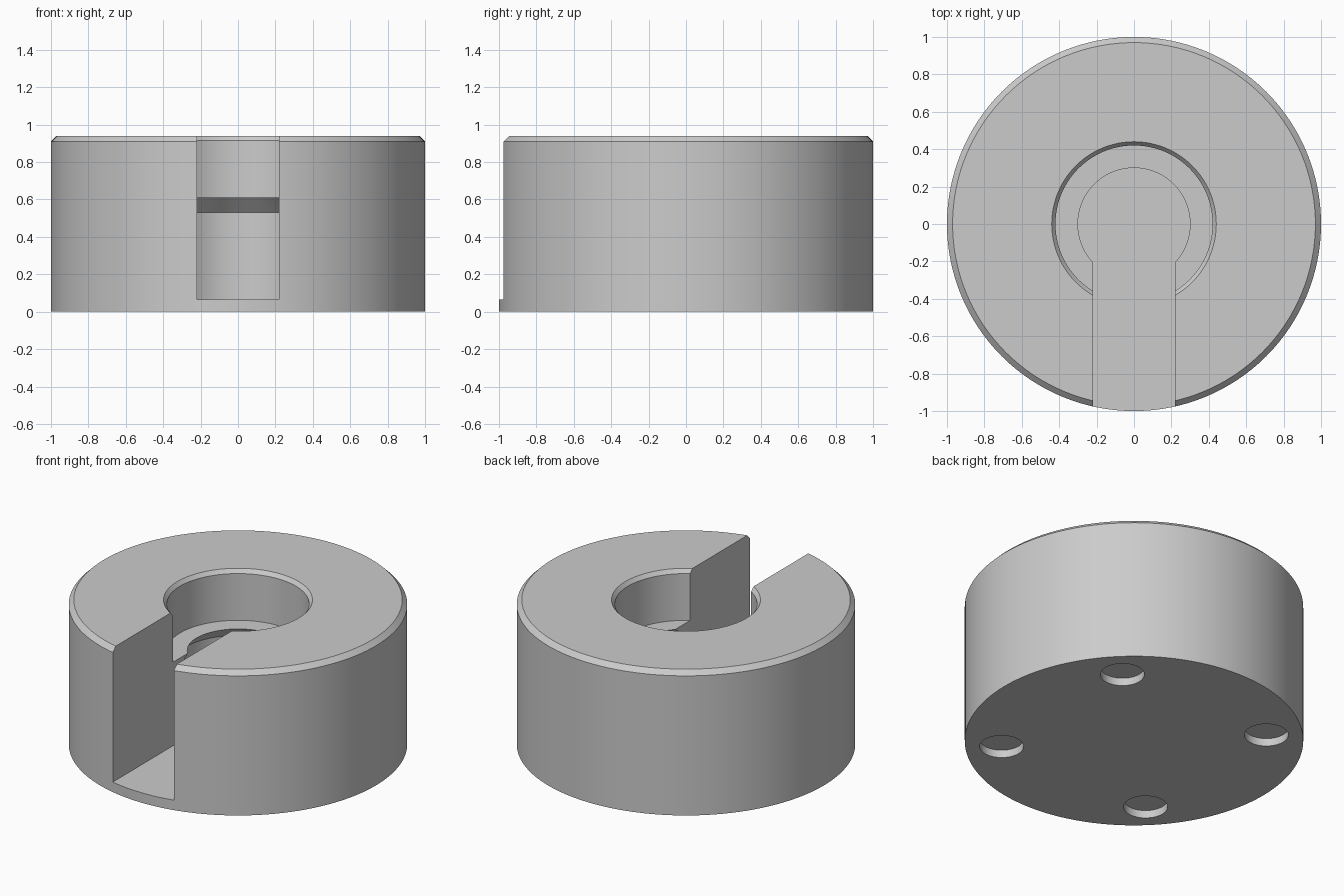
import bpy, bmesh, math

default = bpy.data.objects.get("Cube")
if default:
    bpy.data.objects.remove(default, do_unlink=True)

SLOT_HALF, FLOOR, TOP = 0.22, 0.065, 0.94

grey = bpy.data.materials.new("plain grey")
grey.use_nodes = True
grey.diffuse_color = (0.6, 0.6, 0.6, 1)
grey.node_tree.nodes["Principled BSDF"].inputs["Base Color"].default_value = (0.6, 0.6, 0.6, 1)


def add_object(name, bm):
    bmesh.ops.recalc_face_normals(bm, faces=bm.faces)
    mesh = bpy.data.meshes.new(name)
    bm.to_mesh(mesh)
    bm.free()
    mesh.materials.append(grey)
    obj = bpy.data.objects.new(name, mesh)
    bpy.context.collection.objects.link(obj)
    return obj


def lathe(name, profile, steps, centre=(0, 0)):
    """Closed solid of revolution from (radius, height) points, with flat caps."""
    bm = bmesh.new()
    rings = []
    for r, z in profile:
        angles = [2 * math.pi * i / steps for i in range(steps)]
        rings.append([bm.verts.new((centre[0] + r * math.cos(a),
                                    centre[1] + r * math.sin(a), z)) for a in angles])
    for low, high in zip(rings, rings[1:]):
        for i in range(steps):
            j = (i + 1) % steps
            bm.faces.new((low[i], low[j], high[j], high[i]))
    bm.faces.new(rings[0])
    bm.faces.new(rings[-1])
    return add_object(name, bm)


def box(name, low, high):
    bm = bmesh.new()
    bmesh.ops.create_cube(bm, size=1)
    for v in bm.verts:
        v.co = [(a + b) / 2 + c * (b - a) for a, b, c in zip(low, high, v.co)]
    return add_object(name, bm)


# Round body with a chamfered top rim
body = lathe("round_body", [(1, 0), (1, 0.91), (0.97, TOP)], 128)

# Stepped bore: lower chamber, undercut cone, ledge, upper bore, flared mouth
cutters = [lathe("bore_cutter", [(0.38, FLOOR), (0.38, 0.53), (0.30, 0.61), (0.42, 0.61),
                                 (0.42, 0.915), (0.46, 0.965)], 96)]

# Straight slot from the centre out through the front
cutters.append(box("slot_cutter", (-SLOT_HALF, -1.2, FLOOR), (SLOT_HALF, 0, 1.2)))

# Four shallow round pockets in the underside
for sx in (-1, 1):
    for sy in (-1, 1):
        cutters.append(lathe("pocket_cutter", [(0.13, -0.1), (0.13, 0.05)], 48,
                             (sx * 0.555, sy * 0.555)))

bpy.ops.object.select_all(action="DESELECT")
bpy.context.view_layer.objects.active = body
body.select_set(True)
for cutter in cutters:
    cutter.hide_render = True
    cut = body.modifiers.new("cut", "BOOLEAN")
    cut.operation = "DIFFERENCE"
    cut.solver = "EXACT"
    cut.object = cutter
    bpy.ops.object.modifier_apply(modifier=cut.name)
    bpy.data.objects.remove(cutter, do_unlink=True)

bpy.ops.object.shade_smooth_by_angle(angle=math.radians(25))
